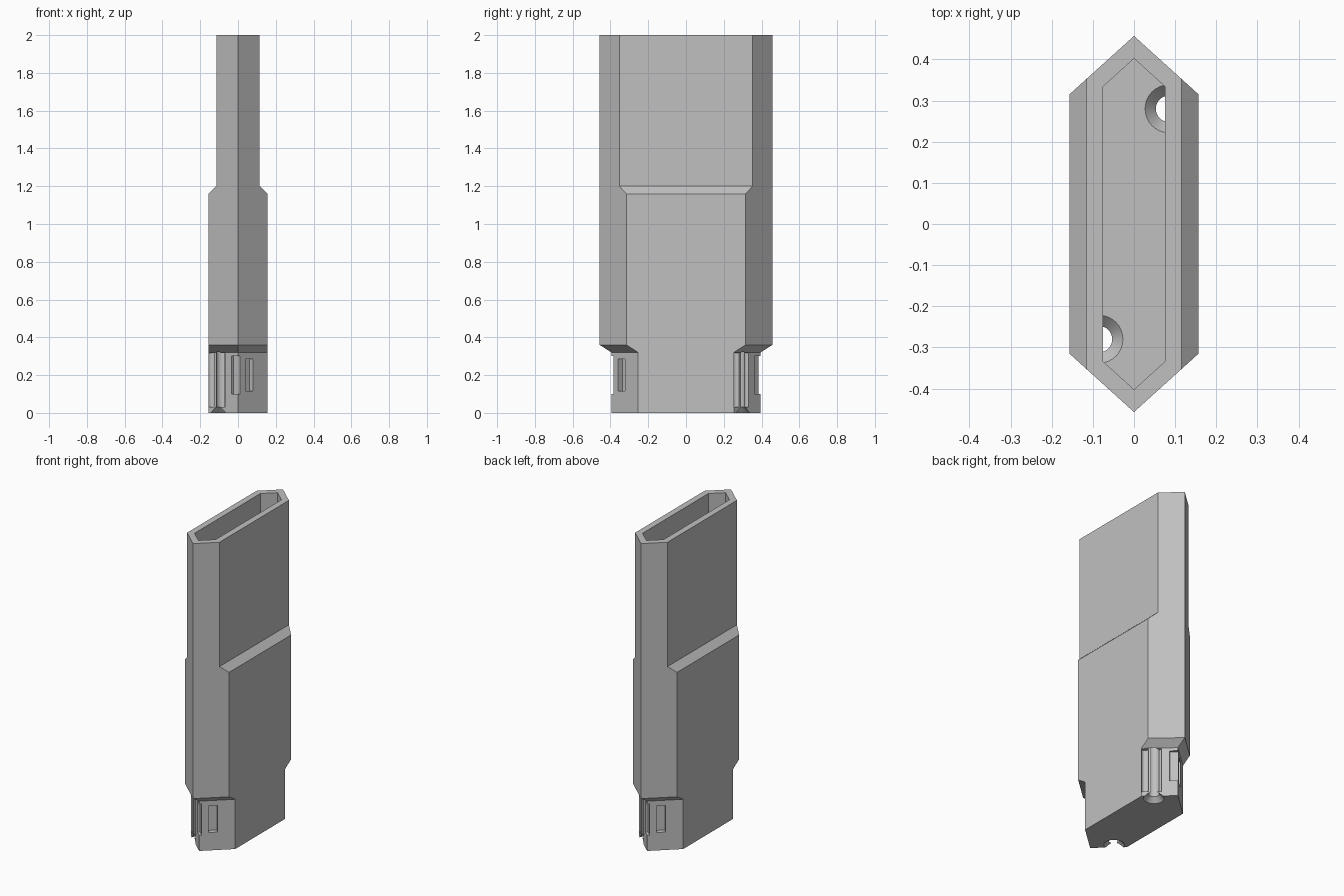
import bpy, bmesh, math
from mathutils import Matrix, Vector

cube = bpy.data.objects.get("Cube")
if cube:
    bpy.data.objects.remove(cube, do_unlink=True)

grey = bpy.data.materials.new("plain grey")
grey.use_nodes = True
colour = (0.53, 0.53, 0.53, 1)
grey.diffuse_color = colour
grey.node_tree.nodes["Principled BSDF"].inputs["Base Color"].default_value = colour

SLOPE = 0.905                     # fall of the pointed ends per unit of width
LOW_TIP = 0.395
NORMAL = Vector((SLOPE, 1, 0)).normalized()
TANGENT = Vector((NORMAL.y, -NORMAL.x, 0))


def loft(name, rings):
    """Skin a stack of equal-sized rings and cap both ends."""
    bm = bmesh.new()
    loops = [[bm.verts.new(p) for p in ring] for ring in rings]
    n = len(loops[0])
    for a, b in zip(loops, loops[1:]):
        for i in range(n):
            j = (i + 1) % n
            bm.faces.new((a[i], a[j], b[j], b[i]))
    bm.faces.new(loops[0][::-1])
    bm.faces.new(loops[-1])
    bmesh.ops.recalc_face_normals(bm, faces=bm.faces)
    mesh = bpy.data.meshes.new(name)
    bm.to_mesh(mesh)
    bm.free()
    mesh.materials.append(grey)
    ob = bpy.data.objects.new(name, mesh)
    bpy.context.collection.objects.link(ob)
    return ob


def hexagon(z, tip, w, slope=SLOPE):
    y = tip - slope * w
    return [(0, -tip, z), (w, -y, z), (w, y, z), (0, tip, z), (-w, y, z), (-w, -y, z)]


def turned(name, centre, profile, sides=32):
    """Round cutter from (z, radius) pairs."""
    angles = [2 * math.pi * i / sides for i in range(sides)]
    return loft(name, [[(centre[0] + r * math.cos(a), centre[1] + r * math.sin(a), z)
                        for a in angles] for z, r in profile])


def face_box(name, x0, x1, z0, z1, depth):
    """Box cutter square to the lower back left face, spanning x0 to x1."""
    a = Vector((x0, LOW_TIP - SLOPE * x0, 0))
    b = Vector((x1, LOW_TIP - SLOPE * x1, 0))
    base = [a - NORMAL * depth, b - NORMAL * depth, b + NORMAL * 0.03, a + NORMAL * 0.03]
    return loft(name, [[p + Vector((0, 0, z)) for p in base] for z in (z0, z1)])


def cut(body, cutter):
    mod = body.modifiers.new("cut", "BOOLEAN")
    mod.operation = "DIFFERENCE"
    mod.solver = "EXACT"
    mod.object = cutter
    bpy.context.view_layer.objects.active = body
    bpy.ops.object.modifier_apply(modifier=mod.name)
    bpy.data.objects.remove(cutter, do_unlink=True)


# Outer shell with stepped foot and narrowed upper half
body = loft("hexagonal_sleeve", [hexagon(*r) for r in (
    (0, LOW_TIP, 0.157), (0.32, LOW_TIP, 0.157), (0.36, 0.457, 0.157),
    (1.16, 0.457, 0.157), (1.2, 0.457, 0.115), (2, 0.457, 0.115))])

# Fluted grooves, bores and slots, repeated by a half turn
bore = Vector((0.085, 0.28, 0))
mid = Vector((0.104, LOW_TIP - SLOPE * 0.104, 0))
for turn in (0, math.pi):
    cutters = [
        turned("bore", bore, [(-0.01, 0.069), (0.03, 0.032), (0.37, 0.032), (0.40, 0.06)]),
        turned("outer_flute", mid + TANGENT * 0.05, [(0.03, 0.021), (0.317, 0.021)]),
        turned("inner_flute", mid - TANGENT * 0.03, [(0.03, 0.016), (0.317, 0.016)]),
        face_box("tip_notch", -0.005, 0.035, 0.10, 0.30, 0.015),
    ]
    # The plain slot sits on the neighbouring face
    slot = face_box("slot", 0.04, 0.08, 0.115, 0.285, 0.03)
    slot.data.transform(Matrix.Scale(-1, 4, (1, 0, 0)))
    slot.data.flip_normals()
    cutters.append(slot)
    for c in cutters:
        c.data.transform(Matrix.Rotation(turn, 4, "Z"))
        cut(body, c)

# Open cavity meeting the countersunk bores
cut(body, loft("cavity", [hexagon(z, 0.402, 0.075) for z in (0.398, 2.1)]))

bpy.ops.object.select_all(action="DESELECT")
body.select_set(True)
bpy.context.view_layer.objects.active = body
bpy.ops.object.shade_smooth_by_angle(angle=math.radians(25))
